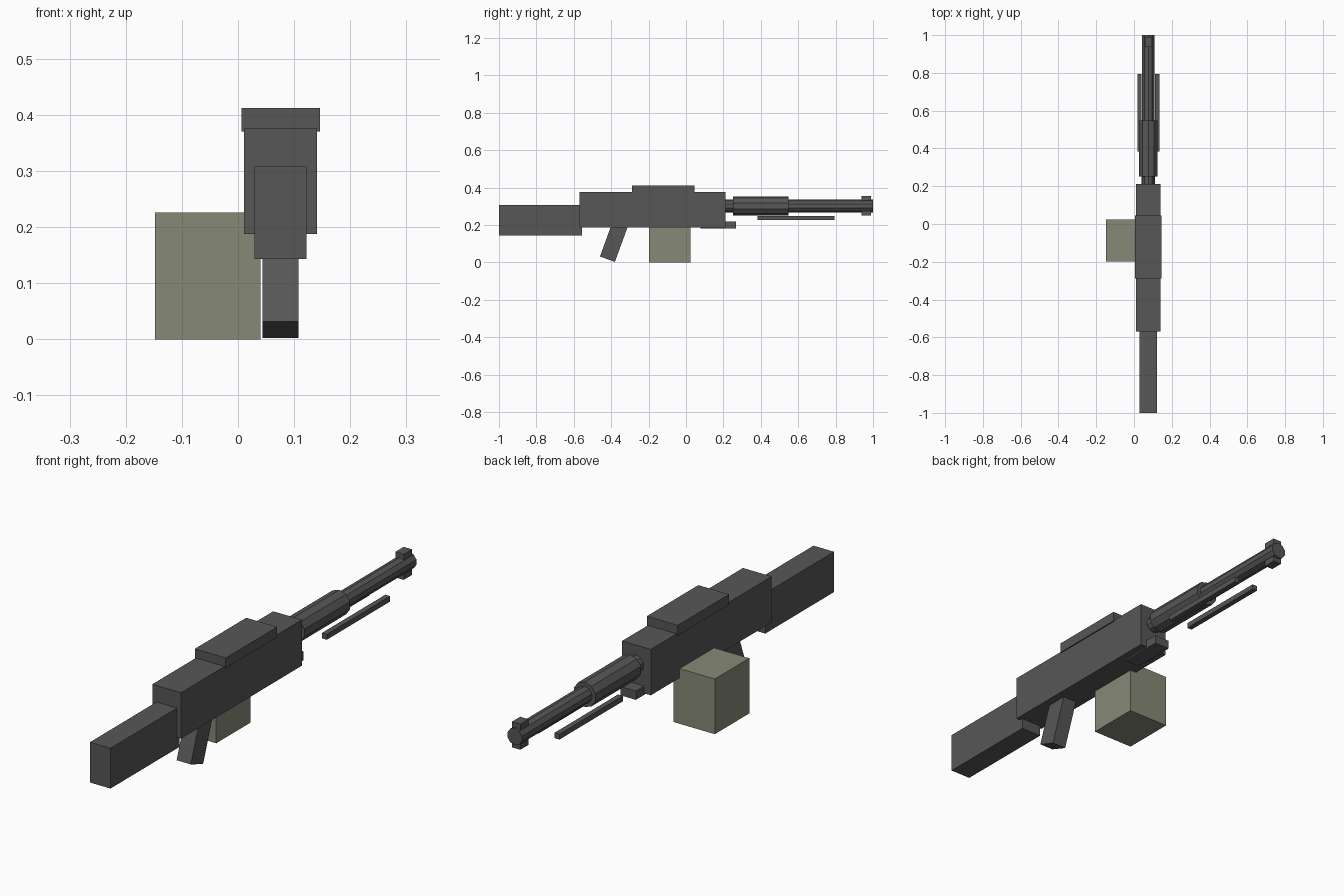
import bpy
import math

default_cube = bpy.data.objects.get("Cube")
if default_cube:
    bpy.data.objects.remove(default_cube, do_unlink=True)

AXIS_X = 0.076      # centre plane of the body
BORE_Z = 0.302      # height of the barrel axis


def make_material(name, rgb):
    mat = bpy.data.materials.new(name)
    mat.use_nodes = True
    color = (*rgb, 1.0)
    mat.diffuse_color = color
    mat.node_tree.nodes["Principled BSDF"].inputs["Base Color"].default_value = color
    return mat


gunmetal = make_material("dark grey metal", (0.095, 0.095, 0.095))
olive = make_material("olive green", (0.24, 0.25, 0.18))


def finish(name, mat):
    obj = bpy.context.object
    obj.name = name
    obj.data.name = name
    obj.data.materials.append(mat)
    return obj


def block(name, x, y, z, mat=gunmetal):
    """Box spanning the given (low, high) ranges."""
    spans = (x, y, z)
    bpy.ops.mesh.primitive_cube_add(size=1, location=[sum(s) / 2 for s in spans])
    bpy.context.object.scale = [s[1] - s[0] for s in spans]
    return finish(name, mat)


def centred(half_width):
    return (AXIS_X - half_width, AXIS_X + half_width)


def tube(name, radius, y):
    """Ten-sided cylinder along y with an edge on top."""
    bpy.ops.mesh.primitive_cylinder_add(
        vertices=10, radius=radius, depth=y[1] - y[0],
        location=(AXIS_X, sum(y) / 2, BORE_Z),
        rotation=(math.radians(90), 0, 0))
    return finish(name, gunmetal)


# Body
block("receiver", centred(0.065), (-0.57, 0.212), (0.188, 0.376))
block("top_cover", centred(0.07), (-0.288, 0.045), (0.37, 0.412))
block("stock", centred(0.0465), (-1.0, -0.555), (0.143, 0.308))
block("lower_mount", centred(0.035), (0.078, 0.266), (0.182, 0.218))

# Slanted grip, running up into the receiver
grip = block("grip", centred(0.032), (-0.4215, -0.3365), (0.01, 0.25))
grip.rotation_euler.x = math.radians(-20)

# Side-hung box
block("ammo_box", (-0.148, 0.04), (-0.198, 0.025), (0.0, 0.226), olive)

# Barrel group
tube("barrel", 0.034, (0.15, 1.0))
tube("handguard", 0.051, (0.252, 0.547))
block("front_sight", centred(0.019), (0.937, 0.99), (0.25, 0.355))

# Folded support legs on both sides of the barrel
for side, label in ((1, "left"), (-1, "right")):
    offset = AXIS_X + side * 0.047
    block(f"{label}_folded_leg", (offset - 0.011, offset + 0.011),
          (0.383, 0.793), (0.227, 0.249))
